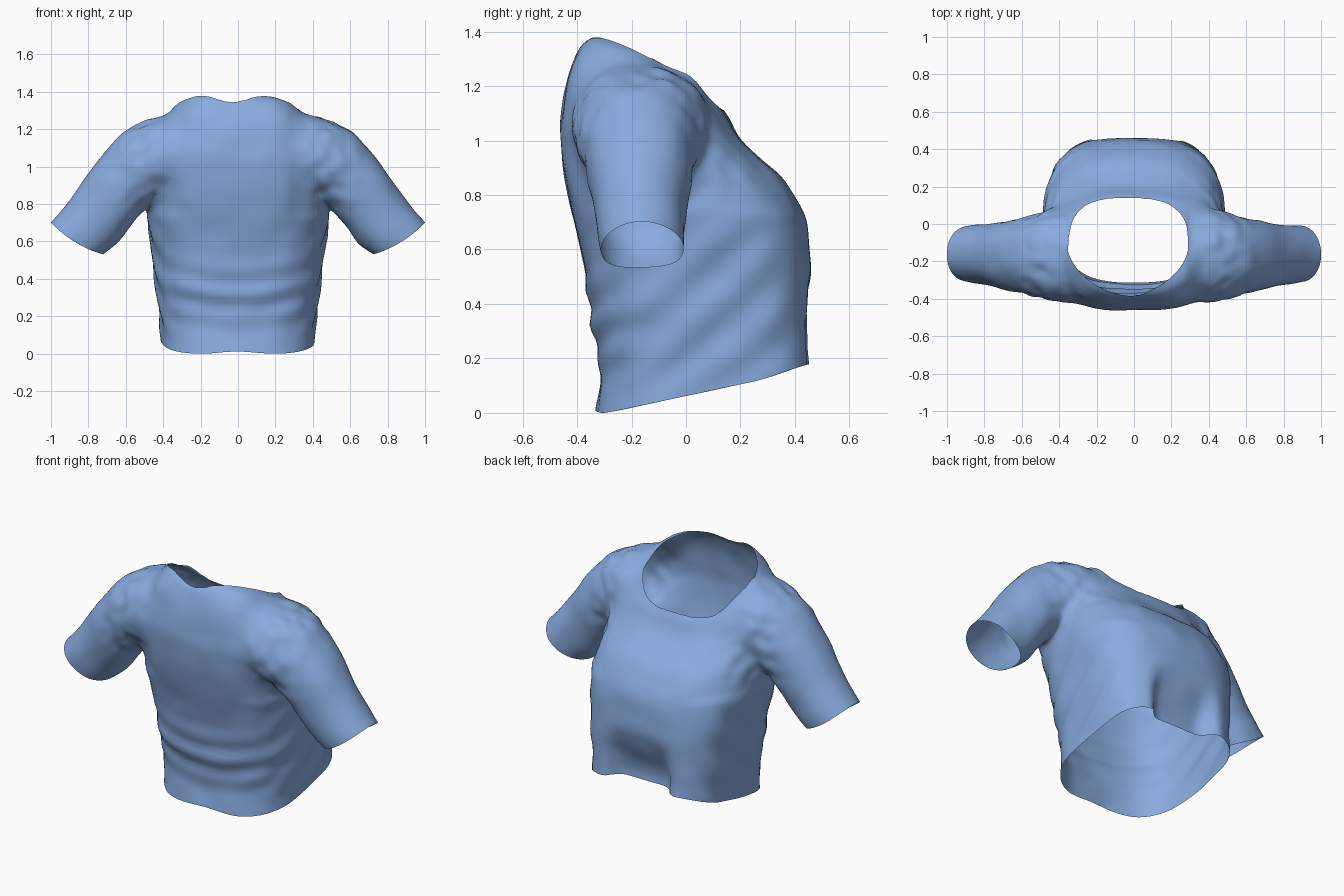
import bpy, bmesh, math
from mathutils import Vector, noise

if "Cube" in bpy.data.objects:
    bpy.data.objects.remove(bpy.data.objects["Cube"])

SEG = 96

blue = bpy.data.materials.new("soft_blue_cloth")
blue.diffuse_color = (0.25, 0.41, 0.74, 1)
blue.use_nodes = True
blue.node_tree.nodes["Principled BSDF"].inputs["Base Color"].default_value = blue.diffuse_color


def spline(keys, t):
    """Smooth interpolation through a list of equal-length tuples, t in 0..1."""
    f = t * (len(keys) - 1)
    i = min(int(f), len(keys) - 2)
    f -= i
    p = [keys[max(0, min(len(keys) - 1, i + k))] for k in (-1, 0, 1, 2)]
    return [b + 0.5 * f * (c - a + f * (2*a - 5*b + 4*c - d + f * (3*(b - c) + d - a)))
            for a, b, c, d in zip(*p)]


def loft(name, rings):
    """Closed tube through rings of points; returns object and cap centres."""
    bm = bmesh.new()
    loops = [[bm.verts.new(p) for p in ring] for ring in rings]
    for a, b in zip(loops, loops[1:]):
        for i in range(SEG):
            j = (i + 1) % SEG
            bm.faces.new((a[i], a[j], b[j], b[i]))
    caps = []
    for ring in (loops[0], loops[-1]):
        centre = sum((v.co for v in ring), Vector()) / SEG
        caps.append(centre)
        c = bm.verts.new(centre)
        for i in range(SEG):
            bm.faces.new((ring[i], ring[(i + 1) % SEG], c))
    bmesh.ops.recalc_face_normals(bm, faces=bm.faces)
    me = bpy.data.meshes.new(name)
    bm.to_mesh(me)
    bm.free()
    ob = bpy.data.objects.new(name, me)
    bpy.context.collection.objects.link(ob)
    me.materials.append(blue)
    return ob, caps


def unit(a, n_front, n_back):
    """Point on a rounded-square outline with its own squareness on each half."""
    c, s = math.cos(a), math.sin(a)
    n = n_front if s > 0 else n_back
    r = (abs(c) ** n + abs(s) ** n) ** (-1 / n)
    return c * r, s * r


def ramp(v, lo, hi):
    v = max(0, min(1, (v - lo) / (hi - lo)))
    return v * v * (3 - 2 * v)


# Torso: back y, back z, front y, front z, half width, front and back squareness, side lift, x shift
BODY = [(-.33, .01, .465, .18, .41, 3.8, 2.8, -.02, 0),
        (-.315, .15, .46, .30, .42, 3.6, 2.7, 0, 0),
        (-.35, .35, .46, .42, .44, 3.3, 2.7, 0, 0),
        (-.385, .60, .455, .57, .465, 3.0, 2.8, 0, 0),
        (-.435, .80, .435, .72, .49, 2.7, 2.8, 0, 0),
        (-.46, 1.00, .36, .85, .48, 2.6, 3.0, 0, 0),
        (-.455, 1.11, .27, .935, .46, 2.6, 2.9, .02, 0),
        (-.435, 1.22, .20, 1.01, .43, 2.6, 2.6, .05, 0),
        (-.405, 1.31, .16, 1.08, .37, 2.7, 2.0, .065, -.01),
        (-.385, 1.345, .14, 1.11, .32, 2.8, 1.7, .07, -.03)]


def body_ring(t):
    yb, zb, yf, zf, w, nf, nb, lift, dx = spline(BODY, t)
    ring = []
    for i in range(SEG):
        u, v = unit(2 * math.pi * i / SEG, nf, nb)
        x = u * w + dx
        y = (yb + yf) / 2 + v * (yf - yb) / 2
        z = (zb + zf) / 2 + v * (zf - zb) / 2
        z += lift * (1 - math.exp(-(u / .4) ** 2)) * (1 - ramp(v, .45, 1))
        front, back, side = ramp(v, .3, .9), ramp(-v, .2, .8), ramp(abs(u), .7, 1)
        # draped channel down the middle of the chest side
        y -= front * .095 * math.exp(-((x - .01) / .2) ** 8) * (1 - ramp(z, .2, .52))
        # curved waist folds on the back, slanted folds on the sides
        y -= back * .009 * math.sin(45 * (z - .5 * x * x)) * math.exp(-((z - .33) / .16) ** 2)
        x += math.copysign(side, u) * .007 * math.sin(26 * (z - .9 * y)) * ramp(z, .05, .2) * (1 - ramp(z, .6, .8))
        ring.append((x, y, z))
    return ring


# Sleeve: top x, top z, underside x, underside z, y min, y max
SLEEVE = [(.29, 1.22, .28, .90, -.37, .04),
          (.36, 1.275, .33, .86, -.425, .08),
          (.47, 1.255, .43, .83, -.41, .08),
          (.61, 1.185, .50, .765, -.38, .04),
          (.75, 1.03, .58, .675, -.355, .015),
          (.87, .86, .645, .59, -.33, 0),
          (1.0, .70, .72, .53, -.31, -.01)]


def sleeve_ring(t, s):
    xt, zt, xb, zb, y0, y1 = spline(SLEEVE, t)
    ring = []
    for i in range(SEG):
        u, v = unit(2 * math.pi * i / SEG, 2.2, 2.2)
        k = (1 + v) / 2
        # cuff edge bows slightly outward along the arm
        bow = .02 * ramp(t, .6, 1) * (1 - v * v)
        ring.append((s * (xb + (xt - xb) * k + bow * .5), (y0 + y1) / 2 + u * (y1 - y0) / 2,
                     zb + (zt - zb) * k - bow))
    return ring


shirt, openings = loft("shirt", [body_ring(i / 72) for i in range(73)])

# Join both sleeves to the torso
for s in (-1, 1):
    sleeve, caps = loft("sleeve", [sleeve_ring(i / 42, s) for i in range(43)])
    openings.append(caps[1])
    mod = shirt.modifiers.new("join", "BOOLEAN")
    mod.operation, mod.solver, mod.object = "UNION", "EXACT", sleeve
    bpy.context.view_layer.objects.active = shirt
    bpy.ops.object.modifier_apply(modifier=mod.name)
    bpy.data.objects.remove(sleeve)

bm = bmesh.new()
bm.from_mesh(shirt.data)

# Open the hem, neck and cuffs
bmesh.ops.delete(bm, geom=[v for v in bm.verts if any((v.co - c).length < .002 for c in openings)],
                 context="VERTS")
bmesh.ops.remove_doubles(bm, verts=bm.verts, dist=.004)

# Soften the armhole and shoulder seams
seam = [v for v in bm.verts if .28 < abs(v.co.x) < .6 and v.co.z > .74 and not v.is_boundary]
for _ in range(30):
    bmesh.ops.smooth_vert(bm, verts=seam, factor=.5, use_axis_x=True, use_axis_y=True, use_axis_z=True)

# Crumpled cloth, strongest around the armholes
bm.normal_update()
for v in bm.verts:
    near = math.exp(-((abs(v.co.x) - .5) / .14) ** 2) * ramp(v.co.z, .7, .9)
    p = Vector((v.co.x * 7, v.co.y * 7, v.co.z * 7))
    v.co += v.normal * (.006 * noise.noise(p) + .014 * near * noise.noise(p * 2))
low = min(v.co.z for v in bm.verts)
for v in bm.verts:
    v.co.z -= low
bm.to_mesh(shirt.data)
bm.free()

bpy.ops.object.select_all(action="DESELECT")
shirt.select_set(True)
bpy.context.view_layer.objects.active = shirt
bpy.ops.object.shade_smooth_by_angle(angle=math.radians(50))
